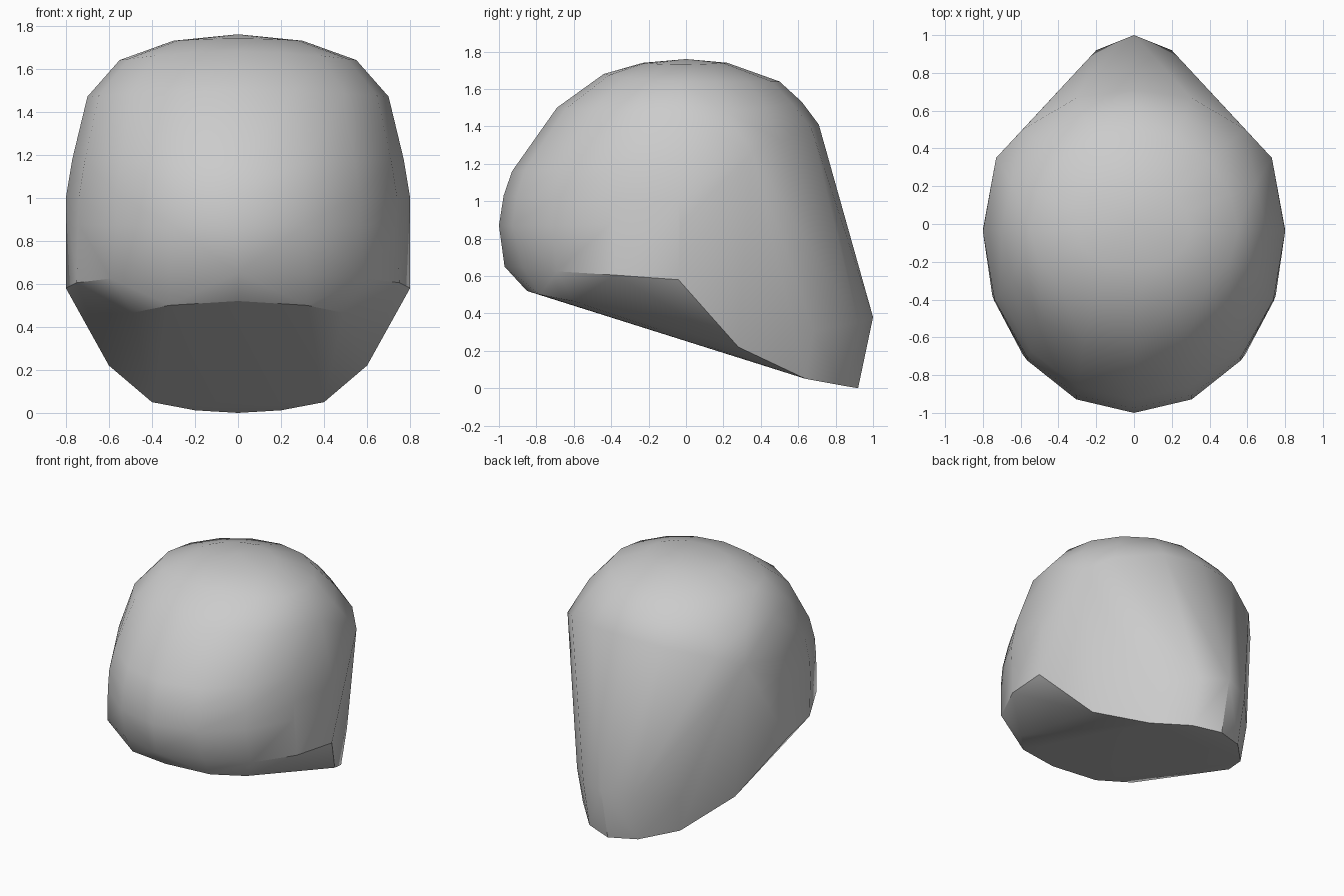
import bpy, bmesh
from math import sin, cos, radians

if "Cube" in bpy.data.objects:
    bpy.data.objects.remove(bpy.data.objects["Cube"])

# Dome levels: (side x, side z), (front y, front z), (back y, back z)
levels = [
    ((0.30, 1.73), (0.23, 1.74), (0.22, 1.74)),
    ((0.55, 1.64), (0.44, 1.68), (0.50, 1.64)),
    ((0.70, 1.47), (0.69, 1.50), (0.62, 1.53)),
    ((0.77, 1.18), (0.93, 1.16), None),
    ((0.80, 1.00), (0.975, 1.03), None),
    ((0.80, 0.875), (1.00, 0.87), None),
]
points = [(0, 0, 1.76)]
for side, front, back in levels:
    for i in range(9):
        if i > 4 and back is None:
            continue
        a = radians(i * 22.5)
        s, c = sin(a), cos(a)
        end = front if c >= 0 else back
        z = side[1] * s * s + end[1] * c * c
        points.append((side[0] * s, -end[0] * c - 0.03 * s * s, z))

# Upper edge of the tapering rear
points += [(0.80, -0.04, 1.0), (0.73, 0.35, 1.26), (0.59, 0.50, 1.33),
           (0.30, 0.67, 1.39), (0, 0.71, 1.41)]
# Lower rim band
points += [(0, -0.97, 0.65), (0.32, -0.87, 0.645), (0.59, -0.69, 0.625),
           (0.75, -0.38, 0.605), (0.80, -0.04, 0.58)]
# Slanted underside
points += [(0, -0.85, 0.52), (0.32, -0.78, 0.50), (0.49, -0.60, 0.465),
           (0.60, 0.28, 0.22), (0.40, 0.64, 0.05)]
# Protruding rear tip
points += [(0, 1.0, 0.38), (0.20, 0.92, 0.35), (0.42, 0.68, 0.31),
           (0.20, 0.85, 0.012), (0, 0.92, 0)]

# Closed shell, mirrored across x
bm = bmesh.new()
for x, y, z in points:
    bm.verts.new((x, y, z))
    if x > 0.001:
        bm.verts.new((-x, y, z))
bmesh.ops.remove_doubles(bm, verts=bm.verts[:], dist=0.01)
bmesh.ops.convex_hull(bm, input=bm.verts[:])
loose = [v for v in bm.verts if not v.link_faces]
bmesh.ops.delete(bm, geom=loose, context='VERTS')
bmesh.ops.recalc_face_normals(bm, faces=bm.faces[:])
mesh = bpy.data.meshes.new("helmet_shell")
bm.to_mesh(mesh)
bm.free()
shell = bpy.data.objects.new("helmet_shell", mesh)
bpy.context.collection.objects.link(shell)
bpy.context.view_layer.objects.active = shell
shell.select_set(True)
bpy.ops.object.shade_smooth_by_angle(angle=radians(30))
